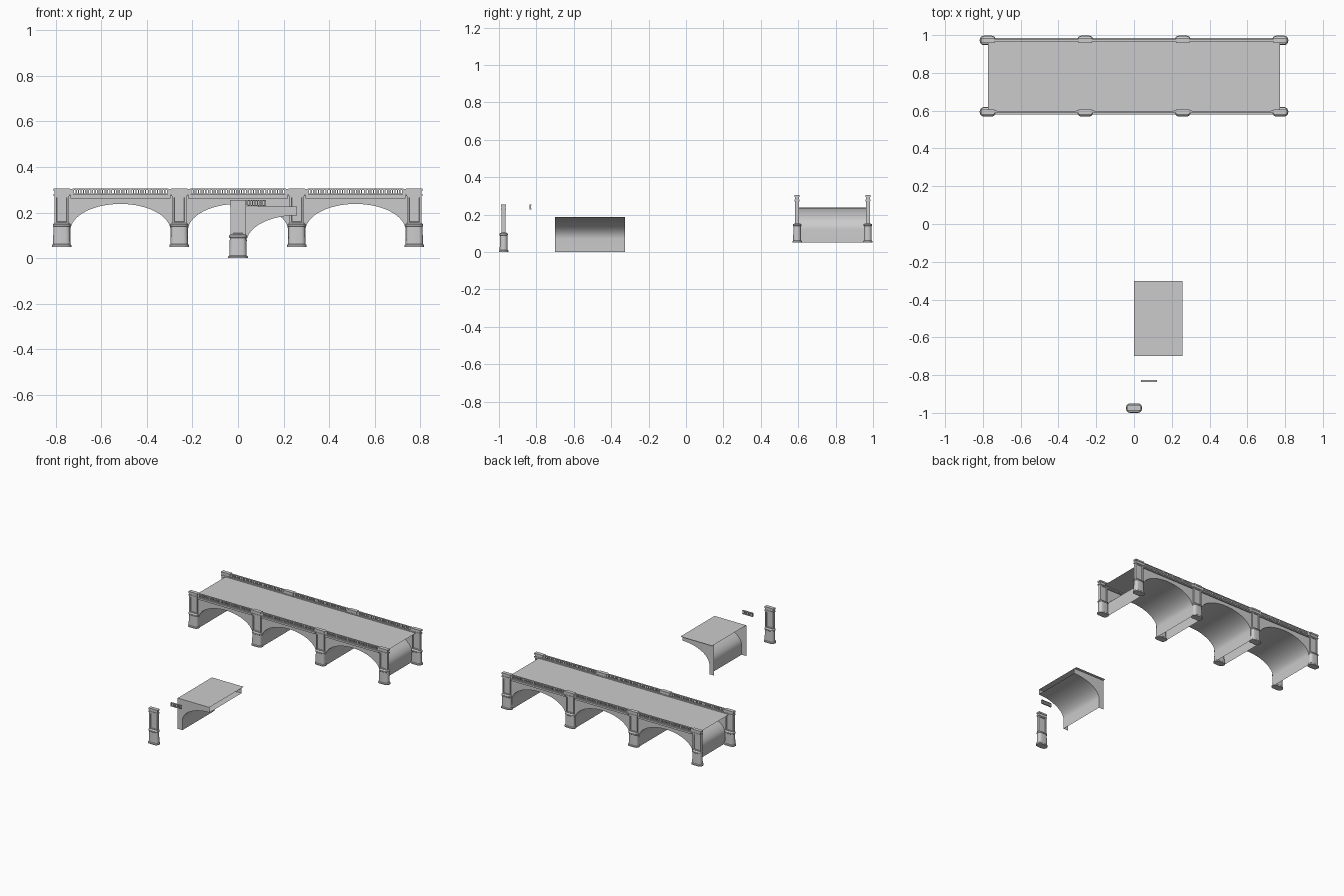
import bpy, bmesh, math

if "Cube" in bpy.data.objects:
    bpy.data.objects.remove(bpy.data.objects["Cube"])

SPAN, LEG, SPRING, CROWN, TOP = 0.258, 0.038, 0.07, 0.188, 0.226
Y_FRONT, Y_BACK, LIFT = 0.594, 0.972, 0.05


def finish(bm, name, smooth=False):
    bmesh.ops.recalc_face_normals(bm, faces=bm.faces)
    me = bpy.data.meshes.new(name)
    bm.to_mesh(me)
    bm.free()
    ob = bpy.data.objects.new(name, me)
    bpy.context.collection.objects.link(ob)
    if smooth:
        bpy.ops.object.select_all(action='DESELECT')
        ob.select_set(True)
        bpy.context.view_layer.objects.active = ob
        bpy.ops.object.shade_smooth_by_angle(angle=math.radians(35))
    return ob


def box(bm, x0, x1, y0, y1, z0, z1):
    r = bmesh.ops.create_cube(bm, size=1)
    for v in r['verts']:
        v.co = ((x0 + x1) / 2 + v.co.x * (x1 - x0), (y0 + y1) / 2 + v.co.y * (y1 - y0),
                (z0 + z1) / 2 + v.co.z * (z1 - z0))
    return list({f for v in r['verts'] for f in v.link_faces})


def loft(bm, rings):
    # stacked rounded-rectangle rings: z, half width, half depth
    prev = None
    for z, w, d in rings:
        r = d * 0.9
        ring = []
        for cx, cy, a0 in ((1, 1, 0), (-1, 1, 90), (-1, -1, 180), (1, -1, 270)):
            for k in range(5):
                a = math.radians(a0 + k * 22.5)
                ring.append(bm.verts.new((cx * (w - r) + r * math.cos(a),
                                          cy * (d - r) + r * math.sin(a), z)))
        n = len(ring)
        if prev:
            for i in range(n):
                bm.faces.new((prev[i], prev[(i + 1) % n], ring[(i + 1) % n], ring[i]))
        else:
            bm.faces.new(ring[::-1])
        prev = ring
    bm.faces.new(prev)


def make_pillar():
    bm = bmesh.new()
    # rounded foot with plinth and moulded top
    loft(bm, [(0, .043, .025), (.008, .043, .025), (.012, .038, .021), (.088, .036, .02),
              (.091, .039, .023), (.098, .039, .023), (.104, .033, .013)])
    # shaft with sunk panels front and back
    faces = box(bm, -.032, .032, -.0105, .0105, .1, .226)
    panels = [f for f in faces if abs(f.normal.y) > .9 or
              max(v.co.y for v in f.verts) - min(v.co.y for v in f.verts) < 1e-5]
    bmesh.ops.recalc_face_normals(bm, faces=bm.faces)
    bmesh.ops.inset_individual(bm, faces=panels, thickness=.013, depth=0)
    bmesh.ops.inset_individual(bm, faces=panels, thickness=.002, depth=-.004)
    # cap mouldings
    box(bm, -.036, .036, -.0135, .0135, .224, .232)
    box(bm, -.032, .032, -.0105, .0105, .232, .244)
    box(bm, -.036, .036, -.0135, .0135, .244, .255)
    return finish(bm, "pillar", True)


def make_baluster_rail():
    bm = bmesh.new()
    L = .084
    box(bm, 0, L, -.005, .005, .228, .233)
    box(bm, 0, L, -.005, .005, .25, .255)
    for x in (0, L - .006):
        box(bm, x, x + .006, -.004, .004, .233, .25)
    for i in range(6):
        x = .0155 + i * .0106
        box(bm, x - .0027, x + .0027, -.003, .003, .233, .25)
    return finish(bm, "baluster_rail")


def arch_points(n=20):
    pts = [(LEG, 0)]
    for i in range(n + 1):
        a = math.pi / 2 * i / n
        pts.append((SPAN - (SPAN - LEG) * math.cos(a), SPRING + (CROWN - SPRING) * math.sin(a)))
    return pts


def make_half_arch(y0, y1, deck_y1):
    bm = bmesh.new()
    pts = arch_points()

    def strip(a, b):
        va, vb = [bm.verts.new(p) for p in a], [bm.verts.new(p) for p in b]
        for i in range(len(a) - 1):
            bm.faces.new((va[i], va[i + 1], vb[i + 1], vb[i]))
    # vault
    strip([(x, y0, z) for x, z in pts], [(x, y1, z) for x, z in pts])
    # spandrel walls
    for y in (y0, y1):
        strip([(0, y, 0)] + [(0, y, z) for x, z in pts[1:2]], [(LEG, y, 0), (LEG, y, SPRING)])
        strip([(0, y, SPRING), (0, y, TOP)], [(LEG, y, SPRING), (LEG, y, TOP)])
        strip([(x, y, z) for x, z in pts[1:]], [(x, y, TOP) for x, z in pts[1:]])
    # deck
    strip([(0, y0, TOP), (SPAN, y0, TOP)], [(0, deck_y1, TOP), (SPAN, deck_y1, TOP)])
    return finish(bm, "half_arch", True)


def make_cornice():
    bm = bmesh.new()
    h = .219
    box(bm, -h, h, -.009, .009, .213, .219)
    box(bm, -h, h, -.013, .013, .219, .229)
    # solid blocks closing the parapet beside the pillars
    for s in (-1, 1):
        box(bm, s * .217 - .009, s * .217 + .009, -.007, .007, .229, .254)
    return finish(bm, "cornice")


def place(src, name, x, y, z, flip=False):
    ob = src.copy()
    ob.name = name
    ob.location = (x, y, z)
    if flip:
        ob.scale.x = -1
    bpy.context.collection.objects.link(ob)
    return ob


# loose kit parts in front of the bridge
pillar = make_pillar()
pillar.location = (0, -.975, 0)
rail = make_baluster_rail()
rail.location = (.038, -.832, 0)
make_half_arch(-.70, -.325, -.303).name = "loose_half_arch"

# assembled bridge
bridge_arch = make_half_arch(Y_FRONT, Y_BACK, Y_BACK + .004)
bridge_arch.name = "bridge_half_arch"
bridge_arch.location = (-3 * SPAN, 0, LIFT)
for i in range(3):
    cx = (i - 1) * 2 * SPAN
    if i:
        place(bridge_arch, "bridge_half_arch", cx - SPAN, 0, LIFT)
    place(bridge_arch, "bridge_half_arch_mirrored", cx + SPAN, 0, LIFT, True)

cornice = make_cornice()
cornice.location = (-2 * SPAN, Y_FRONT, LIFT)
for y in (Y_FRONT, Y_BACK):
    for i in range(4):
        place(pillar, "bridge_pillar", (2 * i - 3) * SPAN, y, LIFT)
    for i in range(3):
        cx = (i - 1) * 2 * SPAN
        if i or y == Y_BACK:
            place(cornice, "bridge_cornice", cx, y, LIFT)
        for k in range(5):
            place(rail, "bridge_baluster_rail", cx - .21 + k * .084, y, LIFT)
